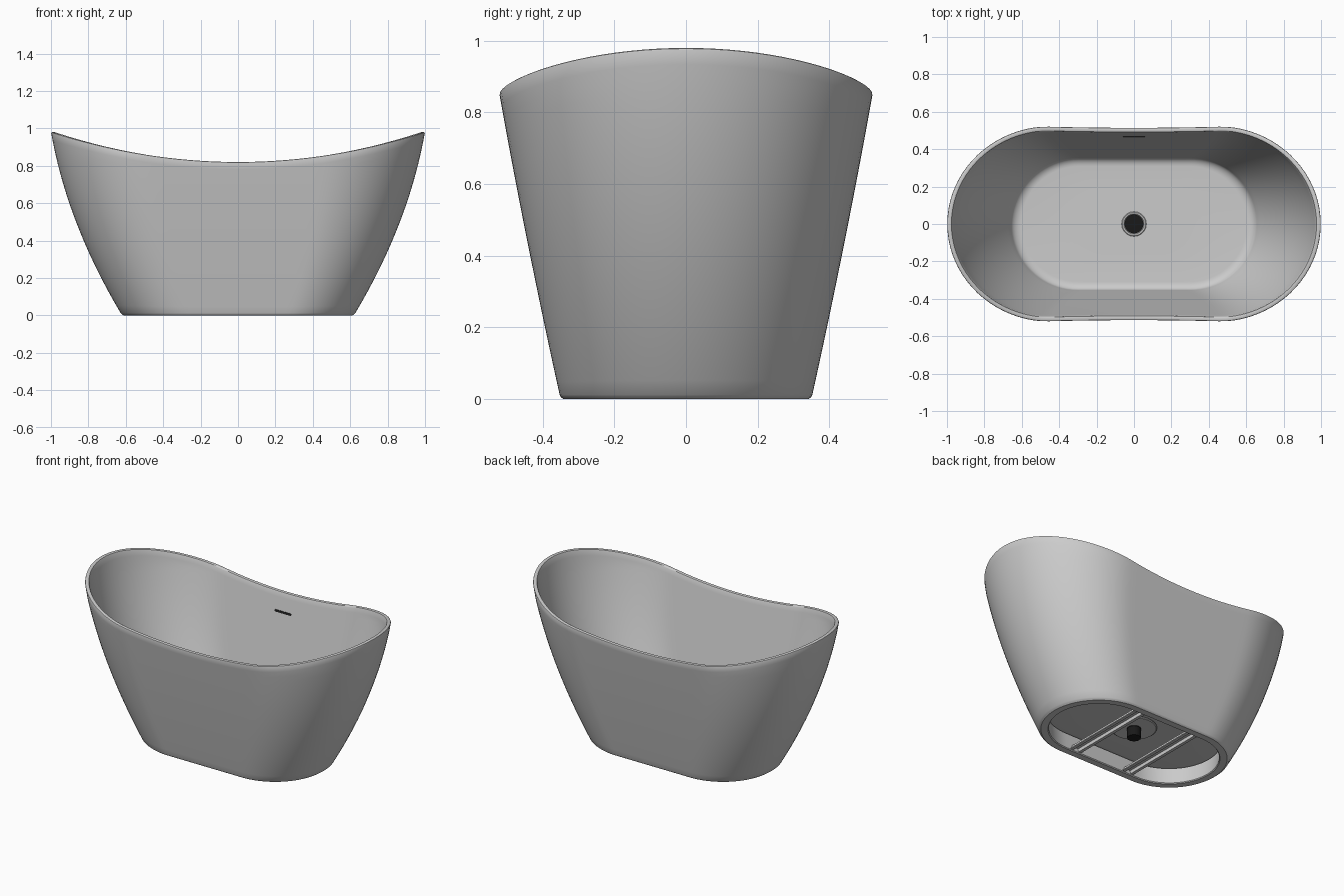
import bpy, bmesh, math

if "Cube" in bpy.data.objects:
    bpy.data.objects.remove(bpy.data.objects["Cube"])

FLOOR = 0.12


def half_len(z):
    return 0.62 + 0.6 * z - 0.217 * z * z


def half_wid(z):
    return min(0.522, 0.35 + 0.222 * z - 0.025 * z * z)


def rim_z(x):
    return 0.82 + 0.16 * x * x


def stadium(length, width):
    """Points round a straight-sided oval, counter-clockwise."""
    s, pts = length - width, []
    for side in (1, -1):
        for i in range(40):
            a = -math.pi / 2 + math.pi * i / 40
            pts.append((side * (s + width * math.cos(a)), side * width * math.sin(a)))
        for i in range(20):
            pts.append((side * s * (1 - i / 10), side * width))
    return pts


def finish(name, bm, angle=35, color=None):
    me = bpy.data.meshes.new(name)
    bm.to_mesh(me)
    bm.free()
    ob = bpy.data.objects.new(name, me)
    bpy.context.collection.objects.link(ob)
    bpy.ops.object.select_all(action='DESELECT')
    ob.select_set(True)
    bpy.context.view_layer.objects.active = ob
    bpy.ops.object.shade_smooth_by_angle(angle=math.radians(angle))
    if color:
        mat = bpy.data.materials.new(name + "_finish")
        mat.diffuse_color = color
        mat.use_nodes = True
        mat.node_tree.nodes["Principled BSDF"].inputs["Base Color"].default_value = mat.diffuse_color
        me.materials.append(mat)
    return ob


def skin(bm, rings):
    """Bridge a list of equal point rings with quads."""
    rows = [[bm.verts.new(p) for p in r] for r in rings]
    n = len(rows[0])
    for a, b in zip(rows, rows[1:]):
        for i in range(n):
            j = (i + 1) % n
            bm.faces.new((a[i], a[j], b[j], b[i]))
    bmesh.ops.remove_doubles(bm, verts=bm.verts[:], dist=1e-5)


def flat_ring(length, width, z):
    return [(x, y, z) for x, y in stadium(length, width)]


# rim height at each point round the tub
N = len(stadium(1, 0.5))
rim = [0.9] * N
for _ in range(15):
    rim = [rim_z(stadium(half_len(rim[i]), half_wid(rim[i]))[i][0]) for i in range(N)]


def wall_ring(t, base, inset_top, inset_low, drop=0.0):
    """Ring at fraction t between the base height and the curved rim."""
    out = []
    for i in range(N):
        z = base + t * (rim[i] - drop - base)
        d = inset_top + (inset_low - inset_top) * (1 - t)
        x, y = stadium(half_len(z) - d, half_wid(z) - d * (0.6 + 0.4 * t))[i]
        out.append((x, y, z))
    return out


# tub shell: skirt inside, foot ring, outer wall, rim, basin, floor
rings = [flat_ring(0.575, 0.305, FLOOR - 0.012), flat_ring(0.565, 0.295, 0.005),
         flat_ring(0.57, 0.30, 0), flat_ring(0.612, 0.342, 0), flat_ring(0.62, 0.35, 0.006)]
STEPS = 24
rings += [wall_ring(k / STEPS, 0.012, 0, 0, 0.006) for k in range(STEPS + 1)]
rings += [wall_ring(1, 0, 0.002, 0, 0.002), wall_ring(1, 0, 0.006, 0, 0),
          wall_ring(1, 0, 0.019, 0, 0), wall_ring(1, 0, 0.023, 0, 0.002)]
rings += [wall_ring(k / STEPS, FLOOR + 0.035, 0.025, 0.05, 0.007) for k in range(STEPS, -1, -1)]
z0 = FLOOR + 0.035
L0, W0 = half_len(z0) - 0.05, half_wid(z0) - 0.03
for k in range(1, 7):
    a = math.pi / 2 * k / 6
    d = 0.045 * (1 - math.cos(a))
    rings.append(flat_ring(L0 - d - 0.01 * math.sin(a), W0 - d, z0 - 0.035 * math.sin(a)))
rings += [flat_ring(0.3, 0.16, FLOOR), flat_ring(0.05, 0.05, FLOOR)]
bm = bmesh.new()
skin(bm, rings)
finish("tub_shell", bm)


def lathe(name, profile, color=None, seg=40):
    bm = bmesh.new()
    skin(bm, [[(r * math.cos(2 * math.pi * i / seg), r * math.sin(2 * math.pi * i / seg), z)
               for i in range(seg)] for r, z in profile])
    return finish(name, bm, 35, color)


# drain: trim ring, flange under the floor, dark waste pipe
lathe("drain_trim", [(0.05, 0.115), (0.066, 0.115), (0.066, 0.122), (0.062, 0.125),
                     (0.054, 0.124), (0.05, 0.12), (0.05, 0.115)])
lathe("drain_flange", [(0.04, 0.112), (0.04, 0.102), (0.13, 0.102), (0.135, 0.106), (0.135, 0.112)])
lathe("waste_pipe", [(0.0, 0.04), (0.04, 0.04), (0.04, 0.1), (0.052, 0.116),
                     (0.048, 0.117), (0.0, 0.114)][::1], (0.01, 0.01, 0.01, 1))

# two support channels across the open underside
PROFILE = [(-0.04, 0.008), (-0.02, 0.008), (-0.02, 0.03), (0.02, 0.03), (0.02, 0.008), (0.04, 0.008),
           (0.04, 0.014), (0.026, 0.014), (0.026, 0.036), (-0.026, 0.036), (-0.026, 0.014), (-0.04, 0.014)]
for name, cx in (("support_left", -0.2), ("support_right", 0.2)):
    bm = bmesh.new()
    face = bm.faces.new([bm.verts.new((cx + x, -0.31, z)) for x, z in PROFILE])
    ext = bmesh.ops.extrude_face_region(bm, geom=[face], use_keep_orig=True)
    bmesh.ops.translate(bm, vec=(0, 0.62, 0),
                        verts=[v for v in ext["geom"] if isinstance(v, bmesh.types.BMVert)])
    bmesh.ops.recalc_face_normals(bm, faces=bm.faces[:])
    finish(name, bm)

# overflow slot in the back inner wall
bm = bmesh.new()
yw = half_wid(0.7) - 0.026
outline = [(x, z) for x, z in stadium(0.06, 0.007)]
skin(bm, [[(x, yw + 0.004, 0.7 + z) for x, z in outline],
          [(x, yw - 0.003, 0.7 + z) for x, z in outline]])
bm.faces.new([v for v in sorted((v for v in bm.verts if v.co.y < yw),
                                key=lambda v: math.atan2(v.co.z - 0.7, v.co.x))])
bmesh.ops.recalc_face_normals(bm, faces=bm.faces[:])
finish("overflow_slot", bm, 35, (0.02, 0.02, 0.02, 1))
